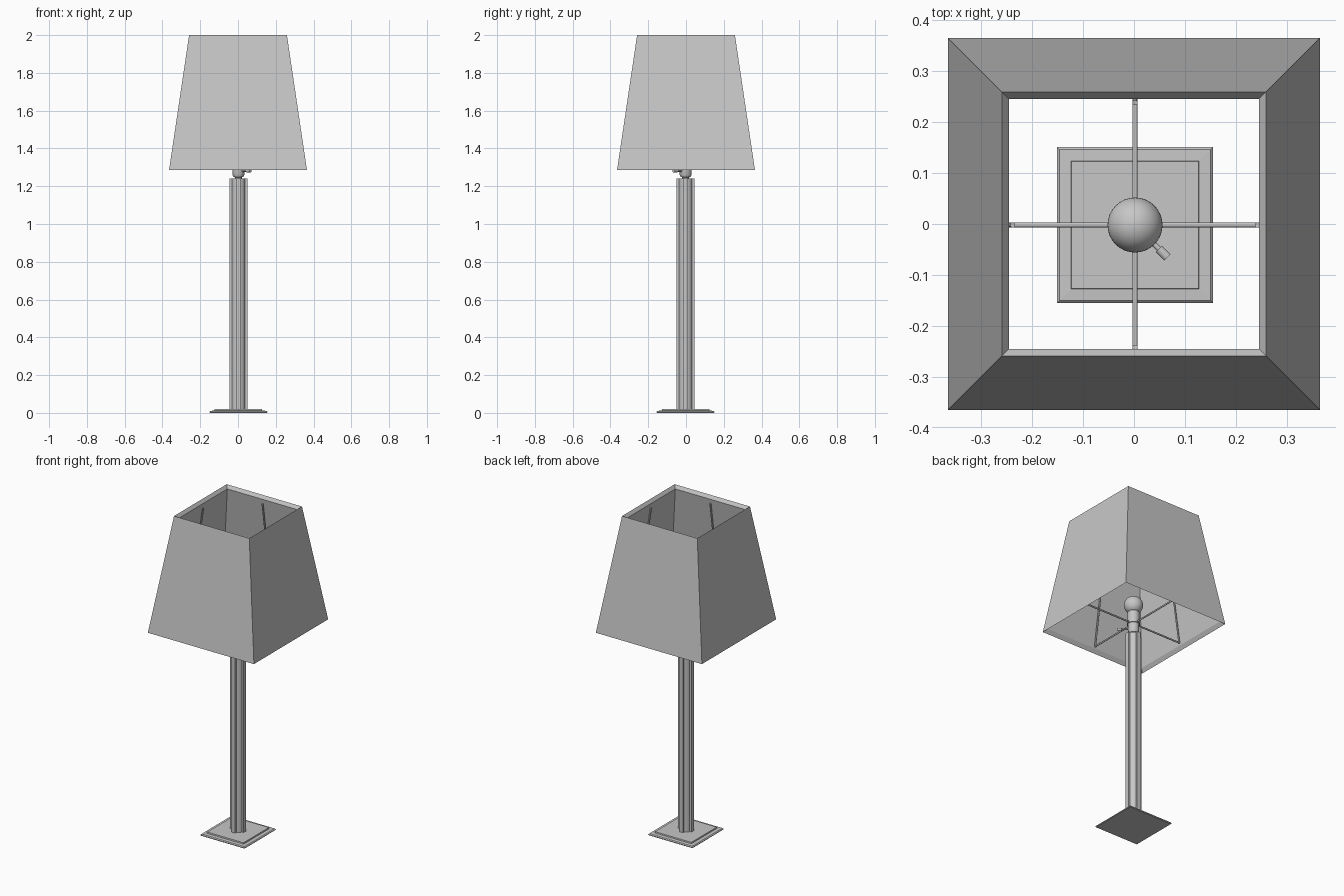
import bpy
import bmesh
from math import pi, sin, cos
from mathutils import Vector, Matrix

if "Cube" in bpy.data.objects:
    bpy.data.objects.remove(bpy.data.objects["Cube"])

grey = bpy.data.materials.new("warm_grey")
grey.use_nodes = True
grey.diffuse_color = (0.57, 0.57, 0.57, 1)
grey.node_tree.nodes["Principled BSDF"].inputs["Base Color"].default_value = grey.diffuse_color

AXIS = Vector((0.002, -0.002, 0))  # centre line of the stand


def finish(name, bm, smooth=False, origin=AXIS):
    """Turn a bmesh into a named, coloured object."""
    bmesh.ops.recalc_face_normals(bm, faces=bm.faces)
    mesh = bpy.data.meshes.new(name)
    bm.to_mesh(mesh)
    bm.free()
    mesh.materials.append(grey)
    obj = bpy.data.objects.new(name, mesh)
    obj.location = origin
    bpy.context.collection.objects.link(obj)
    if smooth:
        bpy.ops.object.select_all(action='DESELECT')
        obj.select_set(True)
        bpy.context.view_layer.objects.active = obj
        bpy.ops.object.shade_smooth_by_angle(angle=pi / 5)
    return obj


def rings(bm, profile, sides, turn=0.0, closed=False):
    """Skin (radius, height) pairs into a turned or pyramidal body."""
    loops = []
    for r, z in profile:
        loops.append([bm.verts.new((r * cos(turn + 2 * pi * i / sides),
                                    r * sin(turn + 2 * pi * i / sides), z))
                      for i in range(sides)])
    pairs = list(zip(loops, loops[1:]))
    if closed:
        pairs.append((loops[-1], loops[0]))
    else:
        bm.faces.new(loops[0])
        bm.faces.new(loops[-1])
    for a, b in pairs:
        for i in range(sides):
            j = (i + 1) % sides
            bm.faces.new((a[i], a[j], b[j], b[i]))


def square(profile):
    """Half widths to corner radii."""
    return [(w * 2 ** 0.5, z) for w, z in profile]


def rod(bm, start, end, radius, sides=12):
    """Straight round rod between two points."""
    start, end = Vector(start), Vector(end)
    d = end - start
    matrix = Matrix.Translation((start + end) / 2) @ d.to_track_quat('Z', 'Y').to_matrix().to_4x4()
    bmesh.ops.create_cone(bm, cap_ends=True, segments=sides, radius1=radius,
                          radius2=radius, depth=d.length, matrix=matrix)


# Square stepped foot with sloping edges
bm = bmesh.new()
rings(bm, square([(0.15, 0), (0.153, 0.003), (0.153, 0.006), (0.148, 0.011),
                  (0.126, 0.012), (0.125, 0.02)]), 4, pi / 4)
finish("base_plate", bm)

# Round column with four ribs
bm = bmesh.new()
rings(bm, [(0.037, 0.015), (0.037, 1.24)], 32)
finish("column_core", bm, True)
bm = bmesh.new()
for i in range(4):
    turn = Matrix.Rotation(i * pi / 2, 4, 'Z')
    place = Matrix.Translation((0.0335, 0, 0.6275)) @ Matrix.Diagonal((0.027, 0.025, 1.225, 1))
    bmesh.ops.create_cube(bm, size=1, matrix=turn @ place)
finish("column_ribs", bm)

# Lamp holder
bm = bmesh.new()
rings(bm, [(0.018, 1.235), (0.018, 1.247), (0.026, 1.25), (0.032, 1.262),
           (0.032, 1.308), (0.038, 1.308), (0.038, 1.32), (0.034, 1.32),
           (0.034, 1.385), (0.026, 1.395)], 32)
finish("lamp_holder", bm, True)

# Turn switch on the side of the holder
bm = bmesh.new()
out = Vector((1, -1, 0)).normalized()
up = Vector((0, 0, 1.281))
rod(bm, out * 0.02 + up, out * 0.07 + up, 0.005)
rod(bm, out * 0.066 + up, out * 0.09 + up, 0.009, 16)
finish("switch_knob", bm, True)

# Round bulb
bm = bmesh.new()
bmesh.ops.create_uvsphere(bm, u_segments=32, v_segments=20, radius=0.054,
                          matrix=Matrix.Translation((0, 0, 1.434)))
finish("bulb", bm, True)

# Wire carrier: four arms, each bent up along a shade wall
bm = bmesh.new()
for i in range(4):
    turn = Matrix.Rotation(i * pi / 2, 3, 'Z')
    hub, elbow, tip = (turn @ Vector(p) for p in
                       ((0.03, 0, 1.315), (0.336, 0, 1.315), (0.24, 0, 1.955)))
    rod(bm, hub, elbow, 0.005)
    rod(bm, elbow, tip, 0.005)
    bmesh.ops.create_uvsphere(bm, u_segments=12, v_segments=8, radius=0.005,
                              matrix=Matrix.Translation(elbow))
finish("shade_carrier", bm, True)

# Tapered square shade with sloping rims, open at both ends
bm = bmesh.new()
rings(bm, square([(0.365, 1.286), (0.259, 2.0), (0.245, 1.98), (0.35, 1.31)]),
      4, pi / 4, closed=True)
finish("lampshade", bm, origin=Vector((0, 0, 0)))
